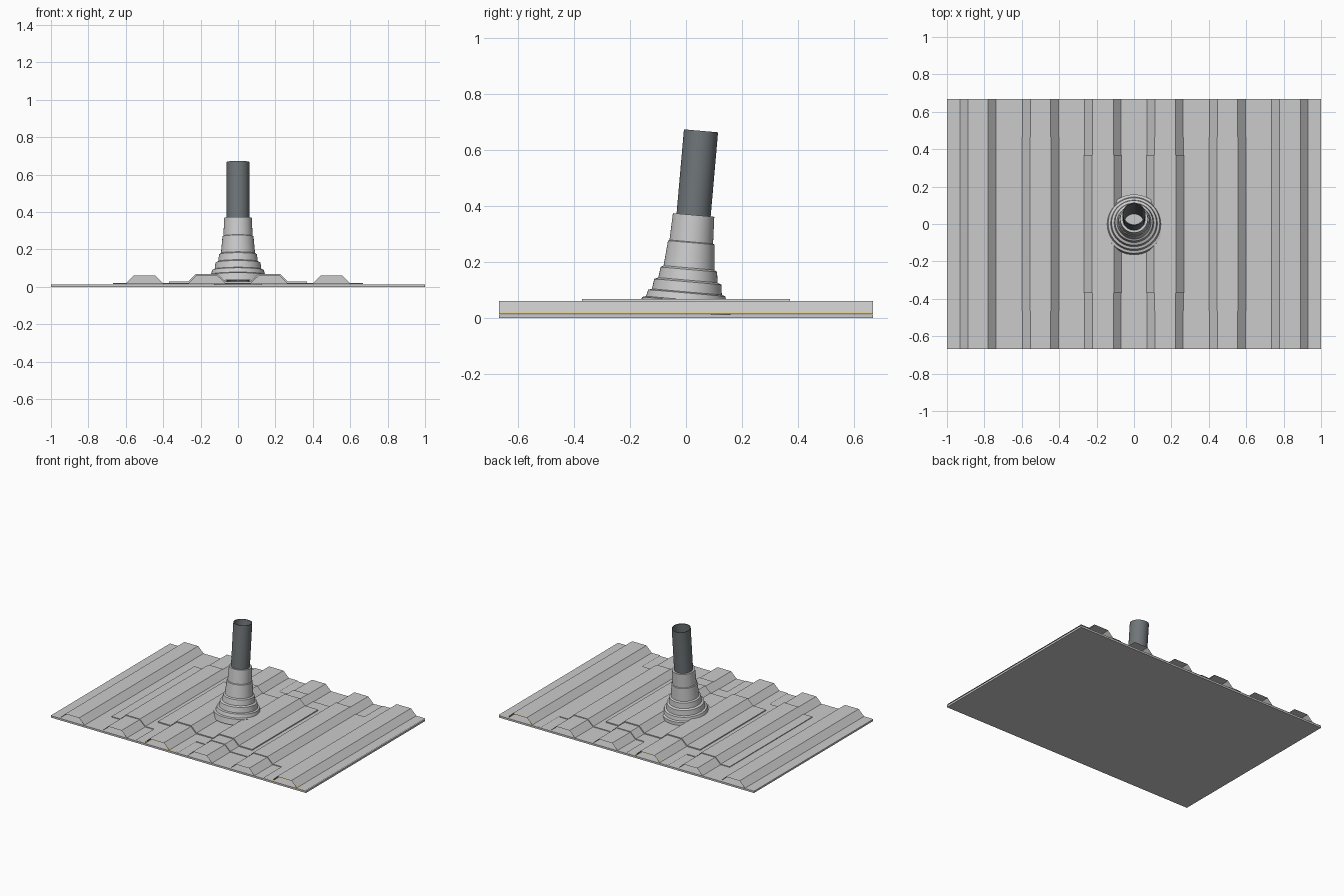
import bpy, bmesh, math
from mathutils import Matrix

if "Cube" in bpy.data.objects:
    bpy.data.objects.remove(bpy.data.objects["Cube"])

HALF_Y = 0.667
PAN, RIB = 0.015, 0.041          # pan level and rib height
RIBS = [-5/6, -0.5, -1/6, 1/6, 0.5, 5/6]


def material(name, color):
    m = bpy.data.materials.new(name)
    m.diffuse_color = color
    m.use_nodes = True
    m.node_tree.nodes["Principled BSDF"].inputs["Base Color"].default_value = m.diffuse_color
    return m


def finish(name, bm, mat=None):
    me = bpy.data.meshes.new(name)
    bm.to_mesh(me)
    bm.free()
    ob = bpy.data.objects.new(name, me)
    bpy.context.collection.objects.link(ob)
    if mat:
        me.materials.append(mat)
    return ob


def ribbed(name, x0, x1, y0, y1, lift, solid=False, mat=None):
    """Trapezoid-ribbed sheet; solid closes it down to the deck."""
    z = PAN + lift
    pts = [(x0, z)]
    for c in RIBS:
        if x0 < c < x1:
            g = lift * 0.4
            pts += [(c - 0.096 - g, z), (c - 0.054 - g, z + RIB),
                    (c + 0.054 + g, z + RIB), (c + 0.096 + g, z)]
    pts.append((x1, z))
    n = len(pts)
    if solid:
        pts += [(x1, 0.014), (x0, 0.014)]
    bm = bmesh.new()
    a = [bm.verts.new((x, y0, h)) for x, h in pts]
    b = [bm.verts.new((x, y1, h)) for x, h in pts]
    m = len(pts)
    for i in range(m if solid else n - 1):
        j = (i + 1) % m
        bm.faces.new((a[i], a[j], b[j], b[i]))
    if solid:
        bm.faces.new(a)
        bm.faces.new(b)
        bmesh.ops.recalc_face_normals(bm, faces=bm.faces)
    return finish(name, bm, mat)


def lathe(name, profile, closed=False, mat=None, steps=48):
    """Turned part on the tilted pipe axis."""
    bm = bmesh.new()
    rings = []
    for r, h in profile:
        rings.append([bm.verts.new((r * math.cos(2 * math.pi * k / steps),
                                    r * math.sin(2 * math.pi * k / steps), h))
                      for k in range(steps)])
    if closed:
        rings.append(rings[0])
    for p, q in zip(rings, rings[1:]):
        for k in range(steps):
            l = (k + 1) % steps
            bm.faces.new((p[k], p[l], q[l], q[k]))
    tilt = Matrix.Translation((0, -0.005, 0)) @ Matrix.Rotation(math.radians(-5), 4, 'X')
    bmesh.ops.transform(bm, matrix=tilt, verts=bm.verts)
    bmesh.ops.recalc_face_normals(bm, faces=bm.faces)
    ob = finish(name, bm, mat)
    bpy.ops.object.select_all(action='DESELECT')
    ob.select_set(True)
    bpy.context.view_layer.objects.active = ob
    bpy.ops.object.shade_smooth_by_angle(angle=math.radians(25))
    return ob


yellow = material("seal_yellow", (0.8, 0.6, 0.1, 1))
dark = material("pipe_grey", (0.16, 0.18, 0.19, 1))

# flat deck under the sheets
bm = bmesh.new()
bmesh.ops.create_cube(bm, size=1)
bmesh.ops.transform(bm, verts=bm.verts, matrix=Matrix.Translation((0, 0, 0.0065))
                    @ Matrix.Diagonal((2, 2 * HALF_Y, 0.013, 1)))
finish("deck", bm)

# roof sheet with lapped ribs and their seals
ribbed("roof_sheet", -1, 1, -HALF_Y, HALF_Y, 0)
ribbed("seal_middle", -0.3, -0.03, -HALF_Y, HALF_Y, 0.002, mat=yellow)
ribbed("seal_side", 0.7, 0.99, -HALF_Y, HALF_Y, 0.002, mat=yellow)
ribbed("lap_side", 0.667, 1, -HALF_Y, HALF_Y, 0.005)
ribbed("lap_front", -0.333, 0, -HALF_Y, -0.464, 0.005)
ribbed("lap_back", -0.333, 0, 0.464, HALF_Y, 0.005)

# plate and flashing around the pipe
ribbed("cover_plate", -0.667, 0.667, -0.464, 0.464, 0.005, solid=True)
ribbed("flashing", -0.37, 0.37, -0.37, 0.37, 0.012, solid=True)

# stepped boot
lathe("boot", [(0.162, 0.022), (0.158, 0.062), (0.144, 0.066), (0.138, 0.090),
               (0.125, 0.094), (0.120, 0.130), (0.106, 0.136), (0.101, 0.174),
               (0.091, 0.180), (0.083, 0.270), (0.078, 0.273), (0.074, 0.369),
               (0.060, 0.369)])

# hollow vent pipe
lathe("vent_pipe", [(0.061, 0.03), (0.061, 0.67), (0.056, 0.67), (0.056, 0.03)],
      closed=True, mat=dark)
